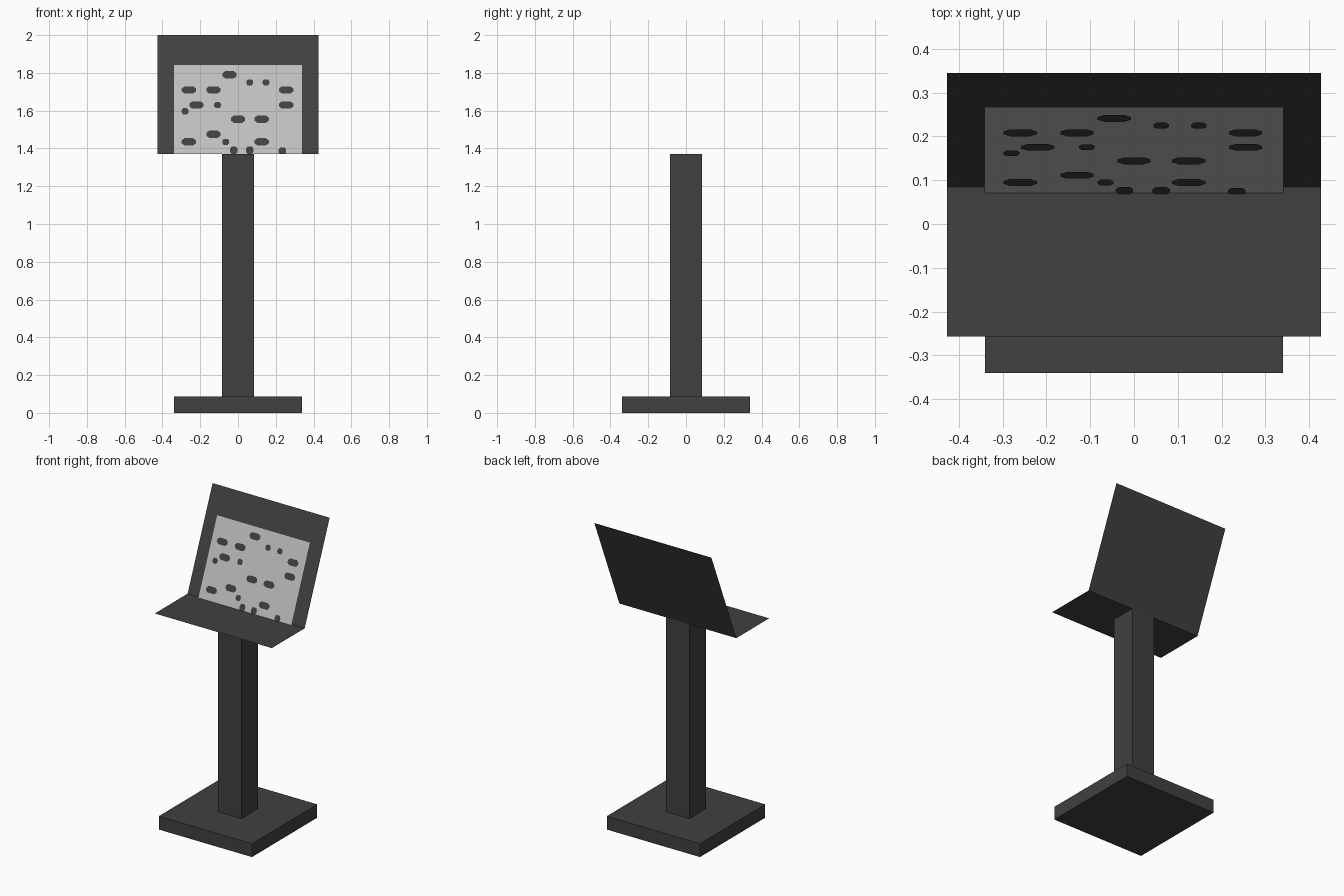
import bpy, bmesh

if "Cube" in bpy.data.objects:
    bpy.data.objects.remove(bpy.data.objects["Cube"])

POST = 0.085      # half width of the post, also the board's hinge line
SHELF_Z = 1.37
TOP_Z = 2.0
SLOPE = (0.345 - POST) / (TOP_Z - SHELF_Z)


def material(name, value):
    m = bpy.data.materials.new(name)
    m.diffuse_color = (value, value, value, 1)
    m.use_nodes = True
    m.node_tree.nodes["Principled BSDF"].inputs["Base Color"].default_value = m.diffuse_color
    return m


dark = material("charcoal", 0.052)
paper = material("paper_grey", 0.52)


def add_object(name, bm, mat):
    mesh = bpy.data.meshes.new(name)
    bm.to_mesh(mesh)
    bm.free()
    mesh.materials.append(mat)
    obj = bpy.data.objects.new(name, mesh)
    bpy.context.collection.objects.link(obj)


def box(name, half, z0, z1):
    bm = bmesh.new()
    bmesh.ops.create_cube(bm, size=1)
    for v in bm.verts:
        v.co = (v.co.x * 2 * half, v.co.y * 2 * half, z0 if v.co.z < 0 else z1)
    add_object(name, bm, dark)


def on_board(x, z, gap=0.0):
    """Point on the tilted board, moved forward by gap."""
    return (x, POST + (z - SHELF_Z) * SLOPE - gap, z)


def sheets(name, outlines, mat):
    bm = bmesh.new()
    for pts in outlines:
        bm.faces.new([bm.verts.new(p) for p in pts])
    add_object(name, bm, mat)


def rect(hx, z0, z1, gap=0.0):
    return [on_board(x, z, gap) for x, z in ((-hx, z0), (hx, z0), (hx, z1), (-hx, z1))]


def note(x, z, hx, hz):
    """Eight-sided blob, trimmed at the bottom of the page."""
    shape = ((-1, -.4), (-.6, -1), (.6, -1), (1, -.4), (1, .4), (.6, 1), (-.6, 1), (-1, .4))
    return [on_board(x + a * hx, max(z + b * hz, SHELF_Z + 0.002 + 0.001 * b), 0.017)
            for a, b in shape]


# Foot and post
box("base", 0.34, 0, 0.088)
box("post", POST, 0.088, SHELF_Z)

# Thin ledge and tilted back board
sheets("shelf", [[(-0.427, -0.257, SHELF_Z), (0.427, -0.257, SHELF_Z),
                  (0.427, POST, SHELF_Z), (-0.427, POST, SHELF_Z)]], dark)
sheets("back_board", [rect(0.427, SHELF_Z, TOP_Z)], dark)

# Page with its printed marks
sheets("page", [rect(0.342, SHELF_Z + 0.001, 1.845, 0.014)], paper)
long_marks = [(-.045, 1.79), (-.26, 1.71), (-.13, 1.71), (.255, 1.71), (-.22, 1.63),
              (.255, 1.63), (0, 1.555), (.125, 1.555), (-.13, 1.475), (-.26, 1.435),
              (.125, 1.435)]
short_marks = [(.062, 1.75), (.148, 1.75), (-.108, 1.63), (-.28, 1.597), (-.065, 1.435)]
low_marks = [(-.022, 1.39), (.062, 1.39), (.235, 1.385)]
sheets("page_marks",
       [note(x, z, 0.038, 0.019) for x, z in long_marks]
       + [note(x, z, 0.018, 0.016) for x, z in short_marks]
       + [note(x, z, 0.02, 0.02) for x, z in low_marks], dark)
